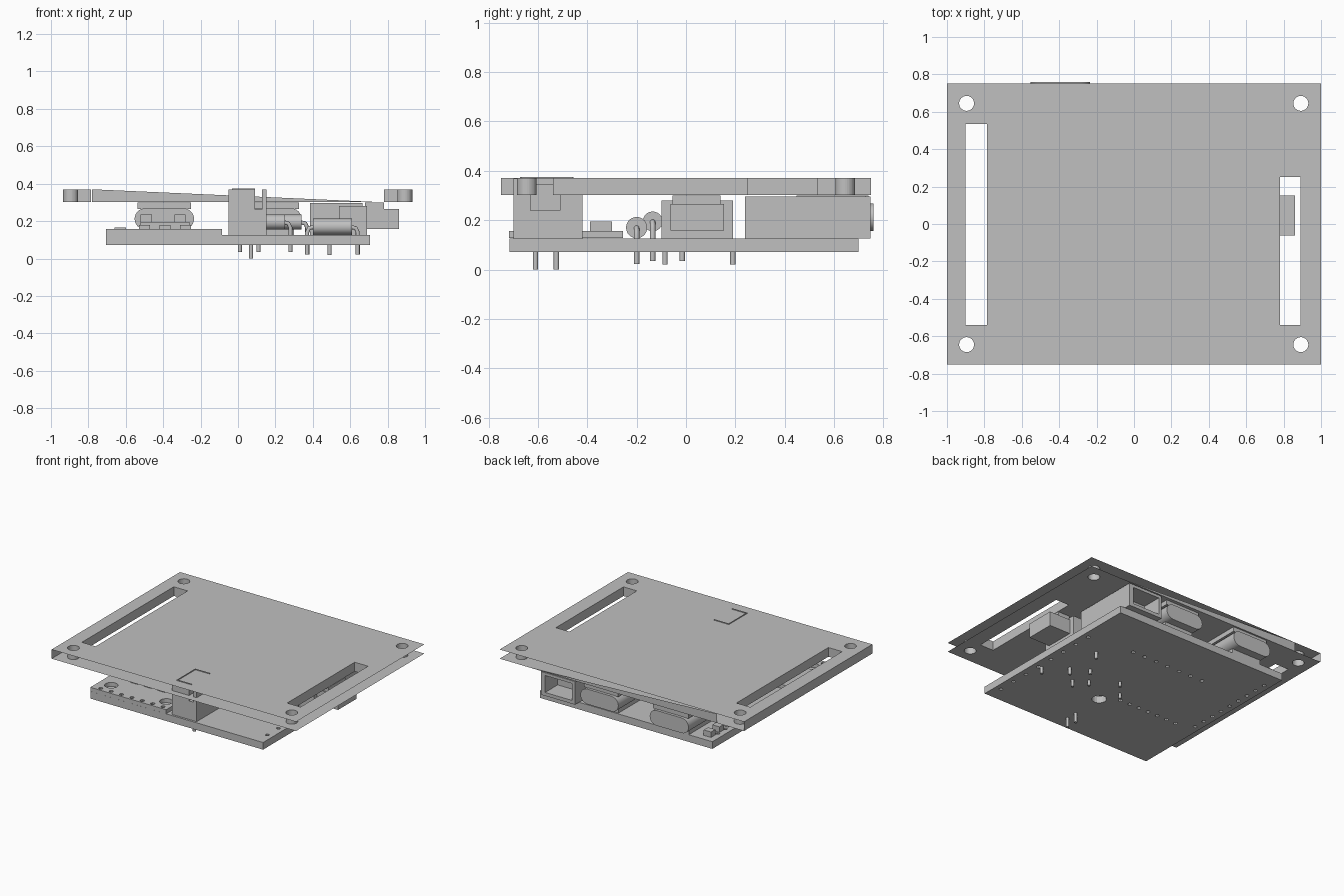
import bpy, bmesh, math
from mathutils import Matrix, Vector

if "Cube" in bpy.data.objects:
    bpy.data.objects.remove(bpy.data.objects["Cube"])

grey = bpy.data.materials.new("plain_grey")
grey.use_nodes = True
GREY = (0.53, 0.53, 0.53, 1)
grey.diffuse_color = GREY
grey.node_tree.nodes["Principled BSDF"].inputs["Base Color"].default_value = GREY


def finish(name, bm, smooth=False):
    mesh = bpy.data.meshes.new(name)
    bm.to_mesh(mesh)
    bm.free()
    mesh.materials.append(grey)
    ob = bpy.data.objects.new(name, mesh)
    bpy.context.collection.objects.link(ob)
    if smooth:
        bpy.ops.object.select_all(action="DESELECT")
        ob.select_set(True)
        bpy.context.view_layer.objects.active = ob
        bpy.ops.object.shade_smooth_by_angle(angle=math.radians(35))
    return ob


def add_box(bm, x, y, z):
    """Box spanning the (low, high) pairs."""
    lo, hi = Vector((x[0], y[0], z[0])), Vector((x[1], y[1], z[1]))
    m = Matrix.Translation((lo + hi) / 2) @ Matrix.Diagonal((*(hi - lo), 1))
    bmesh.ops.create_cube(bm, size=1, matrix=m)


def add_rod(bm, a, b, r, sides=24):
    a, b = Vector(a), Vector(b)
    rot = (b - a).to_track_quat("Z", "Y").to_matrix().to_4x4()
    bmesh.ops.create_cone(bm, cap_ends=True, segments=sides, radius1=r, radius2=r,
                          depth=(b - a).length, matrix=Matrix.Translation((a + b) / 2) @ rot)


def box(name, x, y, z):
    bm = bmesh.new()
    add_box(bm, x, y, z)
    return finish(name, bm)


def cut(ob, bm):
    """Subtract the cutter mesh and bake the result."""
    tool = finish("cutter", bm)
    tool.hide_render = True
    mod = ob.modifiers.new("cut", "BOOLEAN")
    mod.operation, mod.solver, mod.object = "DIFFERENCE", "EXACT", tool
    dg = bpy.context.evaluated_depsgraph_get()
    mesh = bpy.data.meshes.new_from_object(ob.evaluated_get(dg))
    ob.modifiers.clear()
    ob.data = mesh
    bpy.data.objects.remove(tool)


def drill(bm, spots, r, z=(0, 0.5), sides=16):
    for x, y in spots:
        add_rod(bm, (x, y, z[0]), (x, y, z[1]), r, sides)


# Cover plate: slots and corner holes, open on the right and front edges
plate = box("cover_plate", (-1, 1), (-0.75, 0.75), (0.302, 0.37))
bm = bmesh.new()
add_box(bm, (-0.9, -0.787), (-0.54, 0.535), (0.2, 0.5))
add_box(bm, (0.78, 0.89), (-0.54, 0.25), (0.2, 0.5))
drill(bm, [(x, y) for x in (-0.895, 0.892) for y in (-0.645, 0.645)], 0.04, (0.2, 0.5), 32)
cut(plate, bm)
bm = bmesh.new()
bm.from_mesh(plate.data)
sides = [f for f in bm.faces if abs(f.normal.z) < 0.5
         and (f.calc_center_median().x > 0.99 or abs(f.calc_center_median().y) > 0.74)]
bmesh.ops.delete(bm, geom=sides, context="FACES_ONLY")
bm.to_mesh(plate.data)
bm.free()

# Tapered rear wall of the plate
bm = bmesh.new()
bm.faces.new([bm.verts.new(p) for p in
              ((-0.78, 0.75, 0.302), (-0.78, 0.75, 0.37), (0.75, 0.75, 0.302))])
finish("rear_wedge_wall", bm)

# Main board with mounting hole and solder hole rows
board = box("circuit_board", (-0.706, 0.706), (-0.715, 0.7), (0.072, 0.125))
bm = bmesh.new()
drill(bm, [(0.07, -0.28)], 0.05)
drill(bm, [(0.66, -0.6 + 0.13 * i) for i in range(8)], 0.014, sides=8)
drill(bm, [(-0.66, -0.15 + 0.09 * i) for i in range(9)], 0.014, sides=8)
drill(bm, [(-0.05 - 0.08 * i, -0.2) for i in range(7)], 0.014, sides=8)
drill(bm, [(0.3 - 0.1 * i, 0.35) for i in range(7)], 0.014, sides=8)
cut(board, bm)

# Small daughter board at the front left
sub = box("daughter_board", (-0.706, -0.085), (-0.718, -0.255), (0.127, 0.157))
bm = bmesh.new()
drill(bm, [(-0.61, -0.61), (-0.16, -0.61)], 0.045, sides=24)
drill(bm, [(-0.64 + 0.085 * i, -0.69) for i in range(7)], 0.015, sides=10)
cut(sub, bm)
for i, x in enumerate((-0.5, -0.39, -0.28)):
    box(f"small_chip_{i}", (x - 0.03, x + 0.03), (-0.5, -0.42), (0.157, 0.18))
box("main_chip", (-0.52, -0.26), (-0.39, -0.3), (0.157, 0.195))
for i, x in enumerate((-0.49, -0.31)):
    box(f"tall_chip_{i}", (x - 0.03, x + 0.03), (0.3, 0.38), (0.125, 0.235))

# Socket near the front, open to the right, with a side notch
socket = box("front_socket", (-0.052, 0.152), (-0.7, -0.42), (0.125, 0.368))
bm = bmesh.new()
add_box(bm, (0.09, 0.127), (-0.8, -0.3), (0.262, 0.45))
cut(socket, bm)
bm = bmesh.new()
add_box(bm, (0.0, 0.3), (-0.63, -0.51), (0.24, 0.345))
cut(socket, bm)
bm = bmesh.new()
add_box(bm, (-0.032, -0.026), (-0.672, -0.455), (0.36, 0.375))
for y in (-0.672, -0.461):
    add_box(bm, (-0.026, 0.09), (y, y + 0.006), (0.36, 0.375))
finish("socket_rim", bm)


def oval_port(name, x0, x1, y1):
    """Rounded port shell with an inset mouth facing the back."""
    bm = bmesh.new()
    z, r = 0.212, 0.056
    pts = []
    for cx, start in ((x1 - r, -90), (x0 + r, 90)):
        for i in range(13):
            a = math.radians(start + 15 * i)
            pts.append(bm.verts.new((cx + r * math.cos(a), y1, z + r * math.sin(a))))
    face = bm.faces.new(pts)
    res = bmesh.ops.extrude_face_region(bm, geom=[face])
    bmesh.ops.translate(bm, vec=(0, -0.36, 0),
                        verts=[v for v in res["geom"] if isinstance(v, bmesh.types.BMVert)])
    bmesh.ops.recalc_face_normals(bm, faces=bm.faces)
    finish(name, bm, True)
    box(name + "_top_strip", (x0 + 0.015, x1 - 0.015), (y1 - 0.3, y1 - 0.02), (0.266, 0.3))
    box(name + "_base", (x0 + 0.04, x1 - 0.04), (y1 - 0.34, y1 - 0.06), (0.125, 0.16))


oval_port("left_port", -0.553, -0.235, 0.76)
oval_port("middle_port", 0.03, 0.34, 0.748)

# Rear jack with a recessed mouth
jack = box("rear_jack", (0.385, 0.665), (0.24, 0.747), (0.125, 0.296))
bm = bmesh.new()
add_box(bm, (0.41, 0.63), (0.6, 0.9), (0.15, 0.275))
cut(jack, bm)

# Right hand switch with its lever
box("switch_body", (0.54, 0.69), (-0.1, 0.19), (0.125, 0.28))
box("switch_lever", (0.69, 0.862), (-0.062, 0.153), (0.158, 0.265))
box("switch_cap", (0.68, 0.78), (-0.055, 0.14), (0.265, 0.3))

# Axial parts lying along x, with bent leads
for name, x0, x1, y, z, r in (("front_axial", 0.37, 0.64, -0.2, 0.17, 0.043),
                              ("middle_axial", 0.01, 0.28, -0.135, 0.195, 0.04),
                              ("rear_axial", 0.11, 0.37, -0.015, 0.195, 0.04)):
    bm = bmesh.new()
    add_rod(bm, (x0 + 0.03, y, z), (x1 - 0.03, y, z), r)
    finish(name + "_body", bm, True)
    curve = bpy.data.curves.new(name + "_leads", "CURVE")
    curve.dimensions, curve.bevel_depth, curve.use_fill_caps = "3D", 0.011, True
    for x, inner in ((x0, x0 + 0.04), (x1, x1 - 0.04)):
        s = curve.splines.new("POLY")
        mid = x + (inner - x) * 0.25
        path = ((x, 0.035), (x, z - 0.03), (mid, z - 0.008), (inner, z))
        s.points.add(len(path) - 1)
        for p, (px, pz) in zip(s.points, path):
            p.co = (px, y, pz, 1)
    curve.materials.append(grey)
    leads = bpy.data.objects.new(name + "_leads", curve)
    bpy.context.collection.objects.link(leads)

# Pins under the board
bm = bmesh.new()
for x, y, z in ((0.07, -0.61, 0.0), (0.07, -0.525, 0.0), (0.49, 0.19, 0.02),
                (0.49, -0.085, 0.02), (0.37, -0.2, 0.022), (0.64, -0.2, 0.022)):
    add_rod(bm, (x, y, z), (x, y, 0.1), 0.011, 12)
finish("board_pins", bm, True)

# Little blocks at the left edge of the board
for i in range(3):
    y = 0.4 + 0.1 * i
    box(f"edge_block_{i}", (-0.66, -0.6), (y, y + 0.05), (0.125, 0.165))
